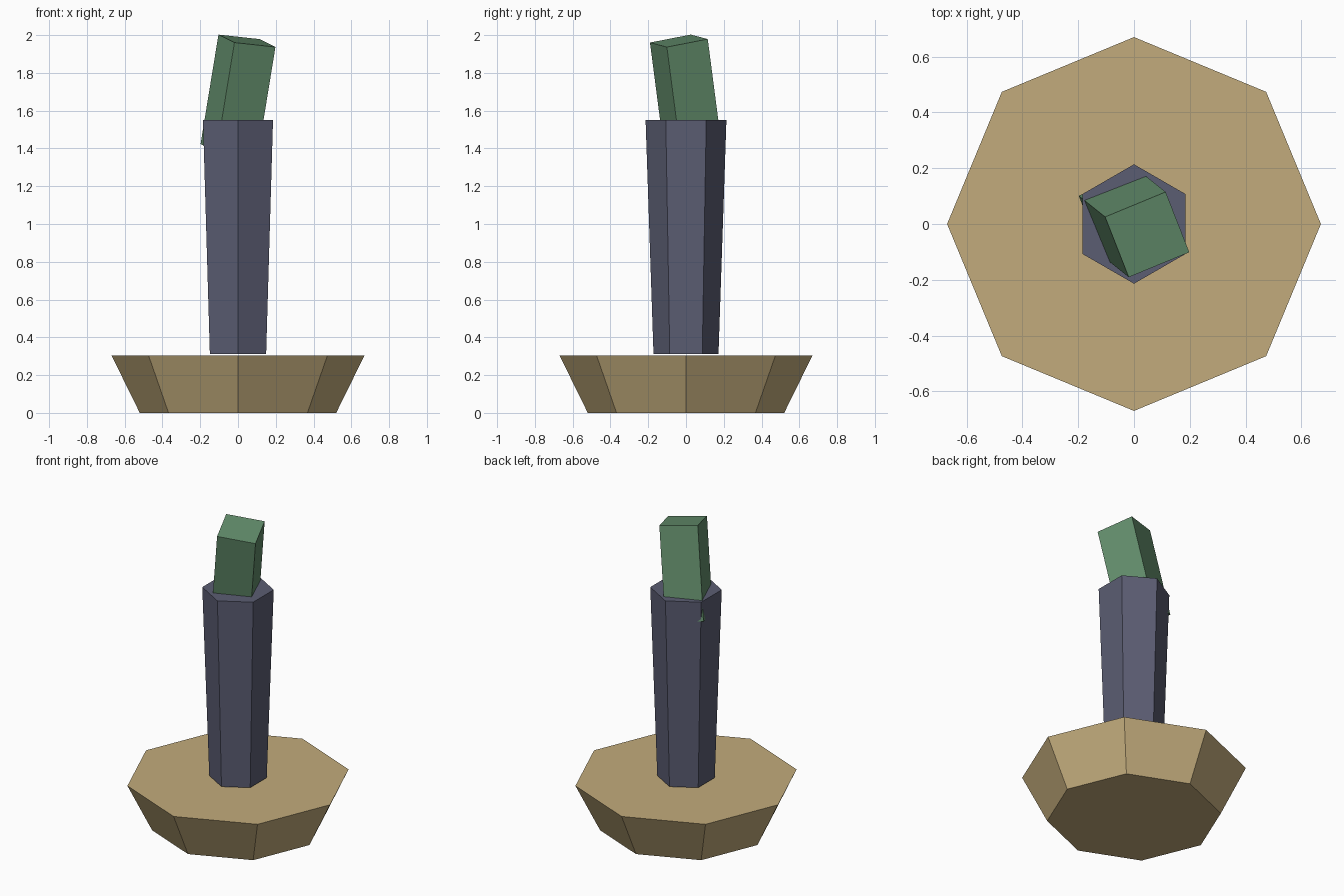
import bpy, bmesh, math
from mathutils import Matrix, Vector

if "Cube" in bpy.data.objects:
    bpy.data.objects.remove(bpy.data.objects["Cube"])


def material(name, rgb):
    m = bpy.data.materials.new(name)
    m.diffuse_color = (*rgb, 1.0)
    m.use_nodes = True
    m.node_tree.nodes["Principled BSDF"].inputs["Base Color"].default_value = m.diffuse_color
    return m


def add_object(name, bm, mat):
    bmesh.ops.recalc_face_normals(bm, faces=bm.faces)
    me = bpy.data.meshes.new(name)
    bm.to_mesh(me)
    bm.free()
    me.materials.append(mat)
    ob = bpy.data.objects.new(name, me)
    bpy.context.collection.objects.link(ob)
    return ob


def tapered_prism(name, sides, r_low, r_high, z_low, z_high, start, mat):
    bm = bmesh.new()
    rings = []
    for r, z in ((r_low, z_low), (r_high, z_high)):
        angles = [start + 2 * math.pi * i / sides for i in range(sides)]
        rings.append([bm.verts.new((r * math.cos(a), r * math.sin(a), z)) for a in angles])
    low, high = rings
    for i in range(sides):
        j = (i + 1) % sides
        bm.faces.new((low[i], low[j], high[j], high[i]))
    bm.faces.new(low[::-1])
    bm.faces.new(high)
    return add_object(name, bm, mat)


tan = material("tan", (0.54, 0.41, 0.20))
slate = material("slate blue", (0.105, 0.11, 0.17))
green = material("leaf green", (0.125, 0.27, 0.15))

# Octagonal flared base
tapered_prism("base", 8, 0.52, 0.67, 0.0, 0.305, 0.0, tan)

# Hexagonal stem, widening upwards
tapered_prism("stem", 6, 0.172, 0.214, 0.311, 1.55, math.pi / 2, slate)

# Tilted square block set into the top of the stem
w = Vector((0.16, -0.128, 0.979)).normalized()
u = Vector((0.22, 0.09, -0.02))
u = (u - w * u.dot(w)).normalized()
v = w.cross(u)
frame = Matrix((u, v, w)).transposed().to_4x4()
bm = bmesh.new()
bmesh.ops.create_cube(bm, size=1.0, matrix=Matrix.Translation((0, 0, 1.68))
                      @ frame @ Matrix.Diagonal((0.236, 0.236, 0.592, 1)))
add_object("top_block", bm, green)
